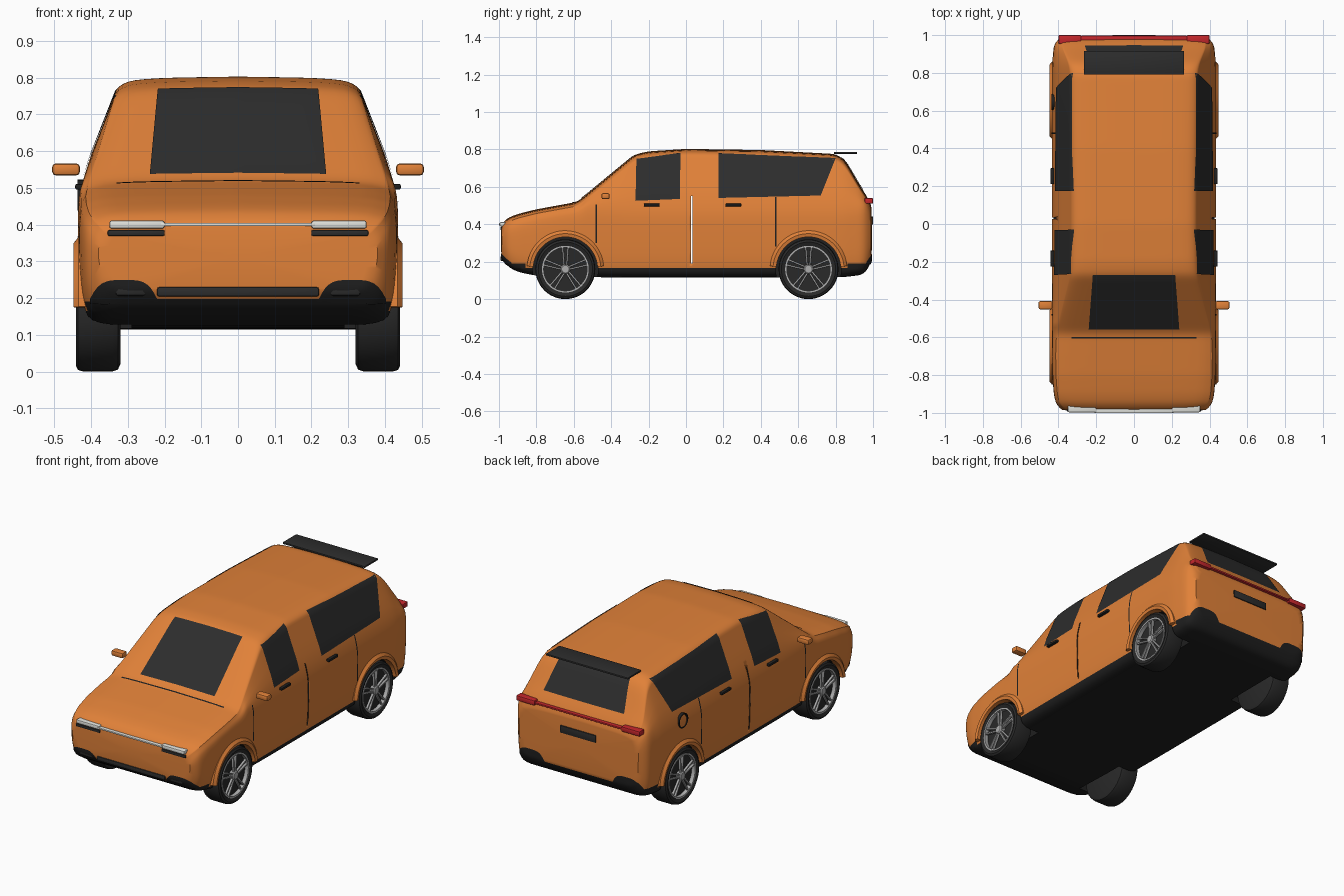
import bpy, bmesh, math
from mathutils import Vector, Matrix
from mathutils.bvhtree import BVHTree

if "Cube" in bpy.data.objects:
    bpy.data.objects.remove(bpy.data.objects["Cube"])


def material(name, r, g, b):
    m = bpy.data.materials.new(name)
    m.use_nodes = True
    m.diffuse_color = (r, g, b, 1)
    m.node_tree.nodes["Principled BSDF"].inputs["Base Color"].default_value = (r, g, b, 1)
    return m


paint = material("orange_paint", 0.75, 0.22, 0.04)
black = material("black_trim", 0.014, 0.014, 0.014)
glass = material("dark_glass", 0.026, 0.026, 0.026)
rubber = material("tyre_rubber", 0.022, 0.022, 0.022)
silver = material("wheel_silver", 0.42, 0.42, 0.42)
white = material("headlight_white", 0.75, 0.76, 0.72)
red = material("tail_light_red", 0.55, 0.02, 0.025)


def make(name, bm, mats, smooth=True):
    me = bpy.data.meshes.new(name)
    bm.to_mesh(me)
    bm.free()
    ob = bpy.data.objects.new(name, me)
    bpy.context.collection.objects.link(ob)
    for m in mats:
        me.materials.append(m)
    if smooth:
        bpy.ops.object.select_all(action='DESELECT')
        ob.select_set(True)
        bpy.context.view_layer.objects.active = ob
        bpy.ops.object.shade_smooth_by_angle(angle=math.radians(35))
    return ob


def boxes(name, parts, mat, bevel=0.004):
    """Bevelled boxes in one object: (centre, size, rotation about x)."""
    bm = bmesh.new()
    for centre, size, rot in parts:
        mx = Matrix.Translation(centre) @ Matrix.Rotation(rot, 4, 'X') @ Matrix.Diagonal((*size, 1))
        bmesh.ops.create_cube(bm, size=1, matrix=mx)
    if bevel:
        bmesh.ops.bevel(bm, geom=bm.edges[:], offset=bevel, segments=2, profile=0.5, affect='EDGES')
    return make(name, bm, [mat])


def lathe(name, profile, y, z, side, mats, closed=True, arc=None, n=48, index=0, smooth=True):
    """Sweep an (r, x) profile about a sideways axle, fully or over an arc."""
    bm = bmesh.new()
    a0, a1 = arc or (0, math.tau)
    rings = []
    for i in range(n + (1 if arc else 0)):
        a = a0 + (a1 - a0) * i / n
        rings.append([bm.verts.new((side * x, y + r * math.cos(a), z + r * math.sin(a))) for r, x in profile])
    for i in range(n):
        p, q = rings[i], rings[(i + 1) % len(rings)]
        for j in range(len(profile) - (0 if closed else 1)):
            k = (j + 1) % len(profile)
            bm.faces.new((p[j], p[k], q[k], q[j]))
    if arc:
        bm.faces.new(rings[0])
        bm.faces.new(rings[-1])
    bmesh.ops.remove_doubles(bm, verts=bm.verts[:], dist=1e-5)
    bmesh.ops.recalc_face_normals(bm, faces=bm.faces[:])
    for f in bm.faces:
        f.material_index = index
    return make(name, bm, mats, smooth)


# Body stations: y, top height, bottom height, half width
stations = [(-.985, .40, .22, .38), (-.965, .43, .18, .41), (-.9, .455, .145, .425),
            (-.8, .48, .125, .432), (-.58, .52, .118, .435), (-.27, .775, .115, .435),
            (-.2, .79, .115, .435), (0, .803, .115, .435), (.4, .797, .115, .435),
            (.8, .776, .117, .434), (.85, .745, .118, .433), (.945, .58, .13, .425),
            (.975, .545, .155, .41), (.99, .50, .2, .385)]


def station(y):
    for a, b in zip(stations, stations[1:]):
        if y <= b[0]:
            t = (y - a[0]) / (b[0] - a[0])
            return [p + (q - p) * t for p, q in zip(a, b)]
    return list(stations[-1])


def section(top, bot, w):
    """Rounded closed cross-section, corner-cut from a few control points."""
    s = min(.5, top - .06)
    low = bot + .06
    r = w - .02 - .3 * max(0, top - .5)
    roof = Vector((r, top - .02))
    belt = Vector((w, s))
    pts = [Vector(p) for p in ((0, bot), (w * .6, bot), (w * .93, bot), (w * .985, low), (w, (low + s) / 2))]
    pts += [belt, belt.lerp(roof, .85), roof, Vector((r - .07, top - .004)), Vector((0, top))]
    for _ in range(2):
        cut = [pts[0]]
        for a, b in zip(pts, pts[1:]):
            cut += [a.lerp(b, .25), a.lerp(b, .75)]
        pts = cut + [pts[-1]]
    return pts + [Vector((-p.x, p.y)) for p in pts[-2:0:-1]]


# Body shell: smoothed loft with gently domed ends
N = 140
rows = [station(-.985 + 1.975 * i / N) for i in range(N + 1)]
for _ in range(3):
    rows = [rows[0]] + [[(a + 2 * b + c) / 4 for a, b, c in zip(*rows[i - 1:i + 2])]
                        for i in range(1, N)] + [rows[-1]]
loops = [[Vector((p.x, y, p.y)) for p in section(t, b, w)] for y, t, b, w in rows]


def cap(loop, out):
    mid = Vector((0, loop[0].y, (rows[0][1] + rows[0][2]) / 2 if out < 0 else .35))
    return [[mid + (p - mid) * k + Vector((0, out * (1 - k * k), 0)) for p in loop] for k in (.93, .8, .5, .2)]


loops = cap(loops[0], -.005)[::-1] + loops + cap(loops[-1], .005)
bm = bmesh.new()
rings = [[bm.verts.new(p) for p in loop] for loop in loops]
for p, q in zip(rings, rings[1:]):
    for j in range(len(p)):
        k = (j + 1) % len(p)
        bm.faces.new((p[j], p[k], q[k], q[j]))
bm.faces.new(rings[0])
bm.faces.new(rings[-1])
bmesh.ops.recalc_face_normals(bm, faces=bm.faces[:])
for h in (.165, .19):
    bmesh.ops.bisect_plane(bm, geom=bm.verts[:] + bm.edges[:] + bm.faces[:], dist=1e-5,
                           plane_co=(0, 0, h), plane_no=(0, 0, 1))
# Black sill and lower bumpers by height
for f in bm.faces:
    c = f.calc_center_median()
    f.material_index = int(c.z < (.19 if abs(c.y) > .86 else .165))
bm.normal_update()
shell = BVHTree.FromBMesh(bm)
body = make("body_shell", bm, [paint, black])


def patch(name, corners, ray, mat, nu=24, nv=14, lift=None):
    """Thin panel draped on the body along a ray direction."""
    a, b, c, d = (Vector(p) for p in corners)
    ray = Vector(ray)
    bm = bmesh.new()
    grid = []
    for i in range(nu + 1):
        line = []
        for j in range(nv + 1):
            u, v = i / nu, j / nv
            p = a.lerp(b, u).lerp(d.lerp(c, u), v)
            if lift:
                p.z += v * lift(p.x)
            hit, nrm = shell.ray_cast(p - ray * 3, ray)[:2]
            if hit is None:
                hit, nrm = shell.find_nearest(p - ray * .9)[:2]
            line.append(bm.verts.new(hit + nrm * .003))
        grid.append(line)
    for p, q in zip(grid, grid[1:]):
        for j in range(nv):
            bm.faces.new((p[j], q[j], q[j + 1], p[j + 1]))
    bm.normal_update()
    if sum(f.normal.dot(ray) for f in bm.faces) > 0:
        bmesh.ops.reverse_faces(bm, faces=bm.faces[:])
    return make(name, bm, [mat])


# Windscreen, rear glass and bonnet seam
patch("windscreen", [(-.24, -.558, 0), (.24, -.558, 0), (.218, -.268, 0), (-.218, -.268, 0)], (0, 0, -1), glass)
patch("rear_window", [(-.26, 0, .585), (.26, 0, .585), (.225, 0, .755), (-.225, 0, .755)], (0, -1, 0), glass)
patch("bonnet_seam", [(-.33, -.606, 0), (.33, -.606, 0), (.33, -.597, 0), (-.33, -.597, 0)], (0, 0, -1), black, 30, 1)


# Scalloped upper edge of the bumper trim
def scallop(x):
    return .012 + .05 * max(0, 1 - ((abs(x) - .31) / .09) ** 4)


for name, d in (("front_bumper_trim", 1), ("rear_bumper_trim", -1)):
    patch(name, [(-.4, 0, .185), (.4, 0, .185), (.4, 0, .187), (-.4, 0, .187)], (0, d, 0), black, 80, 6, scallop)

cutters = []
for s, label in ((1, "left"), (-1, "right")):
    # Side glass and door seams
    ray = (-s, 0, 0)
    for part, quad, mat in (
            ("front_window", [(-.27, .525), (-.032, .535), (-.03, .78), (-.265, .748)], glass),
            ("rear_side_window", [(.175, .54), (.72, .553), (.80, .752), (.175, .778)], glass),
            ("front_door_seam", [(-.484, .3), (-.476, .3), (-.476, .505), (-.484, .505)], black),
            ("rear_door_seam", [(.476, .28), (.484, .28), (.484, .545), (.476, .545)], black)):
        patch(label + "_" + part, [(0, y, z) for y, z in quad], ray, mat)
    # Handles, mirror
    boxes(label + "_door_handles", [((s * .433, y, .503), (.02, .085, .015), 0) for y in (-.183, .253)], black)
    boxes(label + "_mirror", [((s * .468, -.43, .55), (.075, .044, .032), 0)], paint, .009)
    # Wheels with arches
    for y, end in ((-.645, "front"), (.655, "rear")):
        tag = label + "_" + end
        cutters.append(lathe(tag + "_well_cutter", [(0, .29), (.175, .29), (.175, .6), (0, .6)], y, .16, s,
                             [paint, black], closed=False, index=1, smooth=False))
        lathe(tag + "_arch", [(.172, .40), (.172, .443), (.19, .447), (.206, .434), (.206, .40)], y, .16, s,
              [paint], arc=(.08, math.pi - .08))
        lathe(tag + "_tyre", [(0, .41), (.12, .415), (.124, .432), (.145, .441), (.156, .435), (.16, .42),
                              (.16, .342), (.155, .327), (.14, .32), (0, .32)], y, .16, s, [rubber], closed=False)
        lathe(tag + "_rim", [(.116, .415), (.116, .437), (.125, .437), (.125, .415)], y, .16, s, [silver])
        lathe(tag + "_hub", [(0, .41), (.026, .41), (.026, .435), (.02, .44), (0, .44)], y, .16, s, [silver], closed=False, n=24)
        spokes = []
        for k in range(5):
            for side in (-1, 1):
                spin = Matrix.Rotation(math.tau * k / 5, 4, 'X')
                mid = spin @ Vector((0, side * .011, .07))
                spokes.append((mid + Vector((s * .427, y, .16)), (.014, .009, .1), math.tau * k / 5 - side * .08))
        boxes(tag + "_spokes", spokes, silver, .002)

# Narrow open gap between the doors
gap = boxes("door_gap_cutter", [((0, .03, .37), (2, .007, .36), 0)], paint, 0)
gap.data.materials.append(black)
for f in gap.data.polygons:
    f.material_index = 1
for cutter in cutters + [gap]:
    cutter.hide_render = True
    cutter.hide_viewport = True
    mod = body.modifiers.new(cutter.name, 'BOOLEAN')
    mod.operation = 'DIFFERENCE'
    mod.solver = 'EXACT'
    mod.object = cutter

# Fuel flap outline, right side only
lathe("fuel_flap_ring", [(.036, .42), (.036, .437), (.042, .437), (.042, .42)], .645, .48, -1, [black])

# Front lights and lower grille
boxes("headlights", [((s * .275, -.972, .4), (.15, .05, .022), 0) for s in (-1, 1)], white, .006)
boxes("front_light_bar", [((0, -.985, .4), (.42, .03, .009), 0)], white, .002)
boxes("headlight_trims", [((s * .277, -.97, .377), (.155, .046, .016), 0) for s in (-1, 1)], glass)
boxes("lower_grille", [((0, -.976, .217), (.44, .032, .025), 0)], glass, .005)
boxes("fog_lights", [((s * .292, -.965, .225), (.085, .044, .04), 0) for s in (-1, 1)], glass, .01)

# Rear lights, plate and roof spoiler
boxes("tail_lights", [((s * .34, .977, .525), (.12, .046, .03), 0) for s in (-1, 1)], red, .006)
boxes("tail_light_bar", [((0, .982, .525), (.56, .03, .01), 0)], red, .002)
boxes("rear_plate", [((0, .993, .42), (.23, .014, .042), 0)], glass, .002)
boxes("roof_spoiler", [((0, .853, .782), (.53, .125, .01), 0)], glass, .002)
